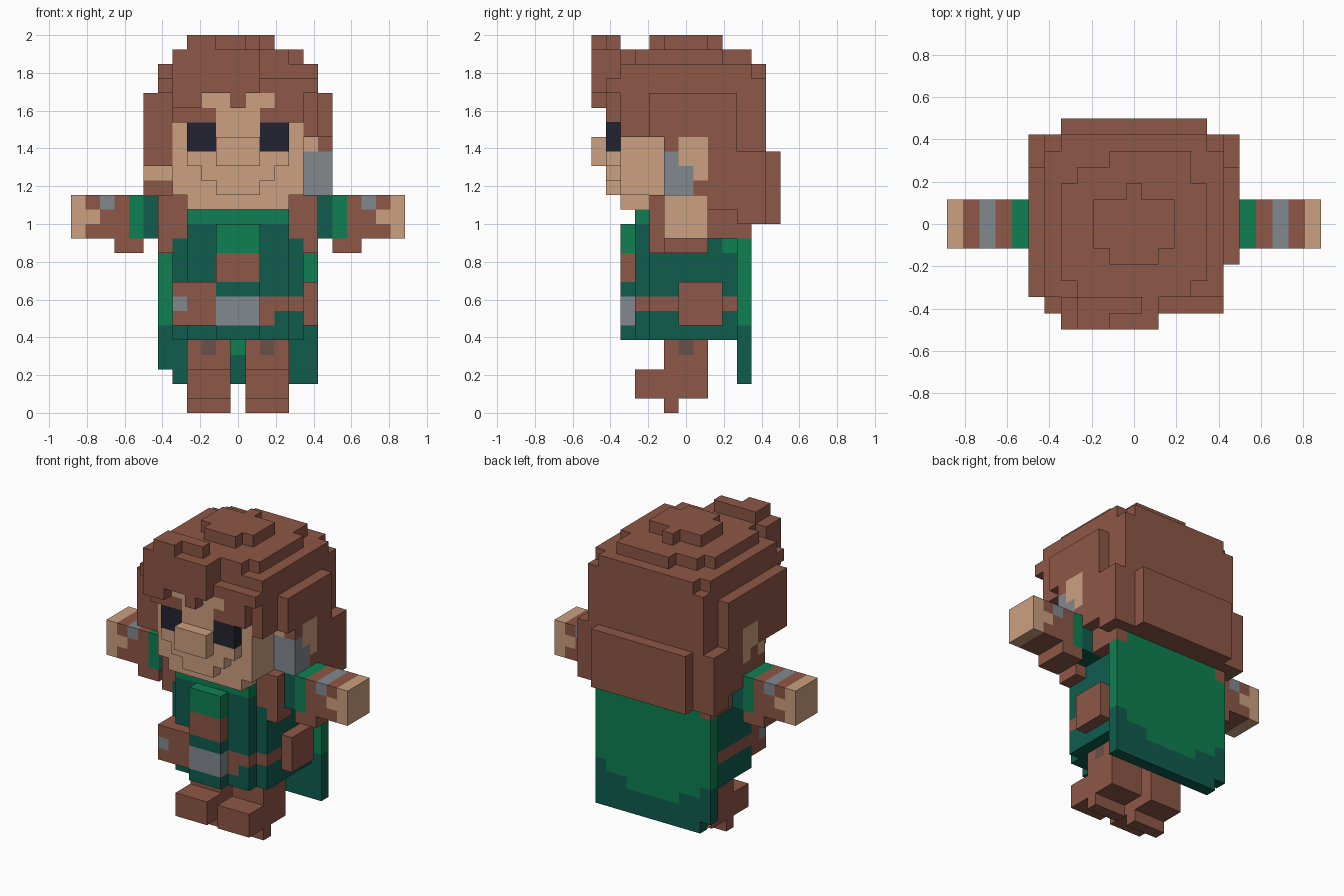
import bpy, bmesh
from mathutils import Vector

if "Cube" in bpy.data.objects:
    bpy.data.objects.remove(bpy.data.objects["Cube"])

U = 2 / 26          # edge length of one block
COLORS = {
    "brown": (0.27, 0.095, 0.063), "skin": (0.60, 0.35, 0.216),
    "dark_green": (0.005, 0.107, 0.076), "light_green": (0.0045, 0.216, 0.084),
    "grey": (0.223, 0.25, 0.275), "black": (0.017, 0.017, 0.032),
    "worn_leather": (0.147, 0.08, 0.065),
}
MATS = list(COLORS)
for name, rgb in COLORS.items():
    bpy.data.materials.new(name).diffuse_color = (*rgb, 1)

cells = {}          # block position -> [part, colour]


def span(x, y, z):
    """All block positions in inclusive ranges."""
    return [(i, j, k) for i in range(x[0], x[1] + 1)
            for j in range(y[0], y[1] + 1) for k in range(z[0], z[1] + 1)]


def fill(part, color, x, y, z):
    for c in span(x, y, z):
        cells[c] = [part, color]


def paint(color, x, y, z):
    for c in span(x, y, z):
        if c in cells:
            cells[c][1] = color


def side(s, a, b):
    """Range a..b on the right (s=1) or mirrored to the left (s=-1)."""
    return (a, b) if s > 0 else (-b, -a)


# cape, with a dark hem that rises towards the edges
fill("cape", "light_green", (-5, 5), (4, 4), (2, 11))
fill("cape", "light_green", (-4, 4), (3, 4), (11, 12))
del cells[(-5, 4, 2)]
for i in range(-5, 6):
    paint("dark_green", (i, i), (4, 4), (2, 5 if abs(i) > 4 else 4 if abs(i) > 2 else 3))

# tunic with stepped front and collar
fill("tunic", "dark_green", (-4, 4), (-2, 3), (5, 11))
fill("tunic", "dark_green", (-3, 3), (-3, -3), (5, 12))
fill("tunic", "dark_green", (-3, 3), (-2, 3), (12, 12))
fill("tunic", "light_green", (-3, 3), (-3, 3), (13, 13))
paint("light_green", (-4, 4), (3, 3), (11, 11))
paint("brown", (-4, 4), (-3, 3), (7, 7))
paint("brown", (2, 2), (-3, -3), (6, 6))

# front panel with chest strap and buckle
fill("front_panel", "dark_green", (-1, 1), (-4, -4), (5, 12))
paint("light_green", (-1, 1), (-4, -4), (11, 12))
paint("brown", (-1, 1), (-4, -4), (9, 10))
paint("grey", (-1, 1), (-4, -4), (6, 7))

# belt pouches
fill("front_pouch", "brown", (-4, -2), (-4, -3), (6, 8))
paint("grey", (-4, -4), (-4, -4), (7, 7))
fill("side_pouch", "brown", (5, 5), (0, 2), (6, 8))

# legs, boots and soles
for s, label in ((1, "right"), (-1, "left")):
    leg = side(s, 1, 3)
    fill(label + "_leg", "brown", leg, (-1, 1), (3, 4))
    paint("worn_leather", side(s, 2, 2), (-1, -1), (4, 4))
    paint("worn_leather", side(s, 3, 3), (0, 0), (4, 4))
    fill(label + "_boot", "brown", leg, (-3, 1), (1, 2))
    fill(label + "_boot", "brown", leg, (-1, -1), (0, 0))

# head and face
fill("head", "skin", (-4, 4), (-4, 2), (15, 21))
fill("head", "skin", (-3, 3), (-4, 2), (14, 14))
fill("head", "skin", (-3, 3), (-5, -5), (17, 21))
fill("head", "skin", (-2, 2), (-5, -5), (16, 16))
fill("head", "skin", (-1, 1), (-5, -5), (15, 15))
fill("nose", "skin", (-1, 1), (-6, -6), (17, 18))
for s in (1, -1):
    fill("eyes", "black", side(s, 2, 3), (-5, -5), (18, 19))

# crown of the hair, layer by layer
fill("hair", "brown", (-5, 5), (-5, 5), (22, 22))
fill("hair", "brown", (-5, 5), (-4, 4), (23, 23))
fill("hair", "brown", (-4, 4), (5, 5), (23, 23))
fill("hair", "brown", (-4, 4), (-3, 2), (24, 24))
fill("hair", "brown", (-3, 3), (-4, 3), (24, 24))
fill("hair", "brown", (-1, 3), (4, 4), (24, 24))
fill("hair", "brown", (-2, 2), (-1, 1), (25, 25))
fill("hair", "brown", (-1, 1), (-2, -2), (25, 25))
fill("hair", "brown", (0, 0), (2, 2), (25, 25))

# back of the hair and its lower bulge
fill("hair", "brown", (-5, 5), (3, 5), (13, 22))
fill("hair", "brown", (-4, 4), (6, 6), (13, 17))
for s in (1, -1):
    x5, x6 = side(s, 5, 5), side(s, 6, 6)
    fill("hair", "brown", x5, (-1, 5), (13, 22))
    fill("hair", "brown", x5, (2, 4), (12, 12))
    fill("hair", "brown", x6, (-1, 3), (15, 21))
    fill("hair", "brown", x6, (2, 3), (14, 14))
    fill("hair", "brown", x6, (4, 5), (13, 17))
    fill("hair", "brown", x5, (-4, -2), (19, 22))
    fill("hair", "brown", side(s, 4, 4), (-5, -1), (20, 22))
    # brows
    fill("hair", "brown", side(s, 2, 3), (-5, -5), (20, 20))
    fill("hair", "brown", side(s, 3, 4), (-5, -5), (21, 21))
    # ears and the clips in front of them
    paint("skin", x6, (0, 1), (17, 18))
    paint("skin", x6, (1, 1), (16, 16))
fill("hair", "brown", (6, 6), (-2, -2), (19, 21))
fill("hair", "brown", (-6, -5), (-4, -2), (17, 21))
paint("grey", (5, 6), (-1, -1), (15, 17))
paint("grey", (6, 6), (0, 0), (15, 16))
paint("skin", (5, 5), (-1, -1), (18, 18))
paint("skin", (-6, -5), (-1, -1), (16, 16))

# fringe with raised tuft
fill("fringe", "brown", (-4, 1), (-6, -5), (22, 24))
fill("fringe", "brown", (-4, -3), (-6, -6), (21, 21))
fill("fringe", "brown", (0, 0), (-6, -5), (21, 21))
fill("fringe", "brown", (-3, 0), (-5, -5), (25, 25))
fill("fringe", "brown", (-3, -2), (-6, -6), (25, 25))

# arms, cuffs and hands
for s, label in ((1, "right"), (-1, "left")):
    arm = label + "_arm"
    fill(arm, "dark_green", side(s, 4, 6), (-1, 1), (12, 14))
    fill(arm, "light_green", side(s, 7, 7), (-1, 1), (12, 14))
    fill(arm, "brown", side(s, 8, 10), (-1, 1), (12, 14))
    paint("grey", side(s, 9, 9), (-1, 1), (14, 14))
    paint("skin", side(s, 10, 10), (-1, 1), (13, 13))
    fill(arm, "brown", side(s, 7, 8), (-1, 1), (11, 11))
    fill(label + "_hand", "skin", side(s, 11, 11), (-1, 1), (12, 14))
    # hanging locks over the shoulders
    fill(label + "_lock", "brown", side(s, 4, 5), (-2, -2), (12, 14))
    fill(label + "_lock", "brown", side(s, 5, 5), (-2, -1), (11, 11))

# turn the blocks into one outer shell per part
for part in dict.fromkeys(p for p, _ in cells.values()):
    bm = bmesh.new()
    for c, (p, color) in cells.items():
        if p != part:
            continue
        for axis in range(3):
            for d in (-1, 1):
                n = [0, 0, 0]
                n[axis] = d
                if tuple(a + b for a, b in zip(c, n)) in cells:
                    continue
                mid = Vector(c) + Vector((0, 0, 0.5)) + Vector(n) * 0.5
                u, v = Vector((0, 0, 0)), Vector((0, 0, 0))
                u[(axis + 1) % 3] = 0.5
                v[(axis + 2) % 3] = 0.5 * d
                ring = [mid - u - v, mid + u - v, mid + u + v, mid - u + v]
                f = bm.faces.new([bm.verts.new(q * U) for q in ring])
                f.material_index = MATS.index(color)
    bmesh.ops.remove_doubles(bm, verts=bm.verts, dist=0.001)
    mesh = bpy.data.meshes.new(part)
    for m in MATS:
        mesh.materials.append(bpy.data.materials[m])
    bm.to_mesh(mesh)
    bm.free()
    bpy.context.collection.objects.link(bpy.data.objects.new(part, mesh))

for m in bpy.data.materials:
    if m.users and not m.is_grease_pencil:
        m.use_nodes = True
        m.node_tree.nodes["Principled BSDF"].inputs["Base Color"].default_value = m.diffuse_color
